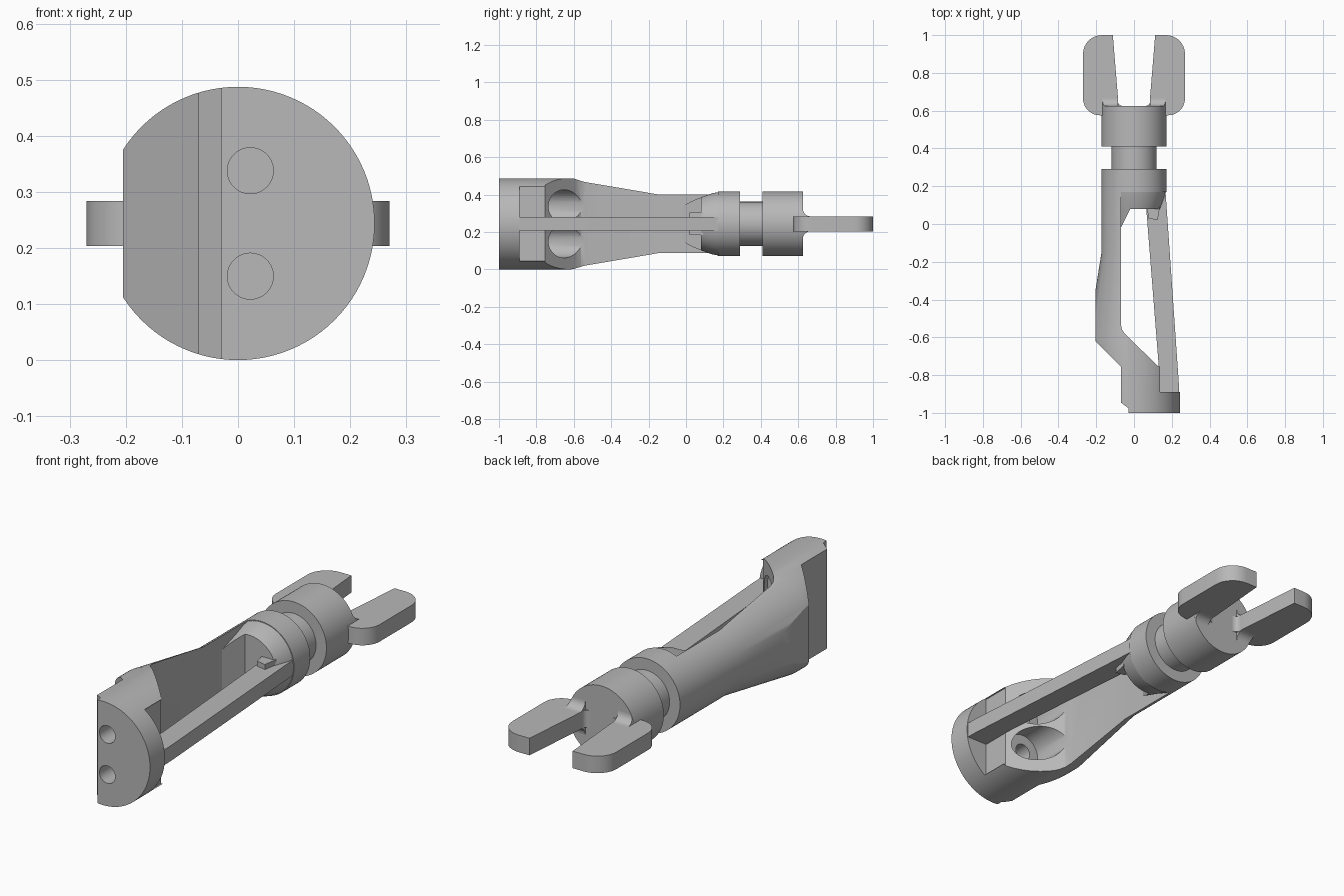
import bpy, bmesh, math
from mathutils import Vector

cube = bpy.data.objects.get("Cube")
if cube:
    bpy.data.objects.remove(cube, do_unlink=True)

CZ = 0.244   # height of the long axis
R = 0.2435   # radius of the big end
COLLAR = 0.172

grey = bpy.data.materials.new("plain grey")
grey.use_nodes = True
GREY = (0.48, 0.48, 0.48, 1)
grey.diffuse_color = GREY
grey.node_tree.nodes["Principled BSDF"].inputs["Base Color"].default_value = GREY


def finish(name, bm):
    bmesh.ops.recalc_face_normals(bm, faces=bm.faces)
    mesh = bpy.data.meshes.new(name)
    bm.to_mesh(mesh)
    bm.free()
    mesh.materials.append(grey)
    ob = bpy.data.objects.new(name, mesh)
    bpy.context.collection.objects.link(ob)
    return ob


def lathe(name, profile, x=0, z=CZ, seg=96):
    """Solid of revolution along y from (y, radius) pairs."""
    bm = bmesh.new()
    rings = []
    for y, r in profile:
        rings.append([bm.verts.new((x + r * math.cos(math.tau * i / seg), y,
                                    z + r * math.sin(math.tau * i / seg)))
                      for i in range(seg)])
    for a, b in zip(rings, rings[1:]):
        for i in range(seg):
            j = (i + 1) % seg
            bm.faces.new((a[i], a[j], b[j], b[i]))
    bm.faces.new(rings[0])
    bm.faces.new(rings[-1])
    return finish(name, bm)


def prism(name, points, low, high, axis="z"):
    """Outline in plan (x, y) extruded in z, or (y, z) extruded in x."""
    bm = bmesh.new()
    if axis == "z":
        verts = [bm.verts.new((a, b, low)) for a, b in points]
        move = Vector((0, 0, high - low))
    else:
        verts = [bm.verts.new((low, a, b)) for a, b in points]
        move = Vector((high - low, 0, 0))
    face = bm.faces.new(verts)
    out = bmesh.ops.extrude_face_region(bm, geom=[face])
    bmesh.ops.translate(bm, vec=move,
                        verts=[v for v in out["geom"] if isinstance(v, bmesh.types.BMVert)])
    return finish(name, bm)


def boolean(ob, tool, operation):
    mod = ob.modifiers.new("cut", "BOOLEAN")
    mod.object = tool
    mod.operation = operation
    mod.solver = "EXACT"
    bpy.context.view_layer.objects.active = ob
    bpy.ops.object.modifier_apply(modifier=mod.name)
    bpy.data.objects.remove(tool, do_unlink=True)


def arc(cx, cy, r, start, end, steps=8):
    return [(cx + r * math.cos(math.radians(start + (end - start) * i / steps)),
             cy + r * math.sin(math.radians(start + (end - start) * i / steps)))
            for i in range(steps + 1)]


# Main body: tapered round bar trimmed to end block, side plate and rear collar
body = lathe("main_body", [(-1, R), (-0.6, R), (-0.15, COLLAR), (0.29, COLLAR)])
outline = [(-0.03, -1.1), (0.3, -1.1), (0.3, -0.755), (0.13, -0.755), (-0.045, -0.585),
           (-0.063, -0.56), (-0.07, -0.53), (-0.07, 0.17), (0.3, 0.17), (0.3, 0.4),
           (-0.205, 0.4), (-0.205, -0.62), (-0.07, -0.755), (-0.07, -0.945), (-0.03, -0.975)]
boolean(body, prism("trim", outline, -0.2, 0.7), "INTERSECT")

# Pocket around the root of the bar
pocket = [(0.13, -0.89), (0.4, -0.89), (0.4, -0.7), (0.13, -0.7)]
boolean(body, prism("pocket", pocket, CZ - 0.2, CZ + 0.2), "DIFFERENCE")

# Two bolt holes with wide counterbores in the sloping face
for side in (-1, 1):
    z = CZ + side * 0.094
    boolean(body, lathe("hole", [(-1.1, 0.041), (-0.4, 0.041)], 0.022, z, 48), "DIFFERENCE")
    boolean(body, lathe("counterbore", [(-0.76, 0.088), (-0.3, 0.088)], 0.022, z, 48), "DIFFERENCE")

# Conical nose of the collar with a ramp down to the plate
nose = lathe("collar_nose", [(-0.06, 0.104), (0.08, 0.142), (0.14, 0.163), (0.185, 0.1715)])
ramp = [(-0.09, -0.02), (-0.07, -0.02), (-0.02, 0.08), (0.3, 0.08), (0.3, 0.3), (-0.09, 0.3)]
boolean(nose, prism("ramp", ramp, -0.2, 0.7), "INTERSECT")

# Slim bar opposite the plate, with a small gusset at the nose
bar = prism("side_bar", [(0.13, -0.9), (0.238, -0.9), (0.237, -0.84), (0.167, 0.17),
                         (0.06, 0.17), (0.065, 0.08), (0.13, -0.74)],
            CZ - 0.036, CZ + 0.036)
gusset = prism("bar_gusset", [(0.067, 0.09), (0.078, 0.03), (0.125, 0.02), (0.137, 0.09)],
               CZ - 0.06, CZ + 0.06)

# Neck and end collar
neck = lathe("neck_and_end_collar", [(0.28, 0.118), (0.41, 0.118),
                                     (0.41, COLLAR), (0.625, COLLAR)])

# Two flat prongs with rounded outer corners, blended into the end collar
parts = [body, nose, bar, gusset, neck]
for side, word in ((1, "left"), (-1, "right")):
    shape = ([(0.06, 0.58), (0.17, 0.575)] + arc(0.18, 0.665, 0.09, -80, 0)
             + arc(0.17, 0.9, 0.1, 0, 90) + [(0.112, 1.0), (0.085, 0.67)]
             + arc(0.06, 0.65, 0.025, 0, -90, 5))
    parts.append(prism(word + "_prong", [(side * x, y) for x, y in shape],
                       CZ - 0.04, CZ + 0.04))
    half = [(0.6, 0.08)] + arc(0.665, 0.08, 0.04, 180, 270)
    blend = half + [(y, -z) for y, z in reversed(half)]
    fillet = prism(word + "_prong_fillet", [(y, CZ + z) for y, z in blend],
                   side * 0.085, side * 0.2, "x")
    boolean(fillet, lathe("round", [(0.5, 0.1715), (0.8, 0.1715)]), "INTERSECT")
    parts.append(fillet)

# Smooth round surfaces, crisp edges
bpy.ops.object.select_all(action="DESELECT")
for ob in parts:
    ob.select_set(True)
bpy.context.view_layer.objects.active = body
bpy.ops.object.shade_smooth_by_angle(angle=math.radians(25))
